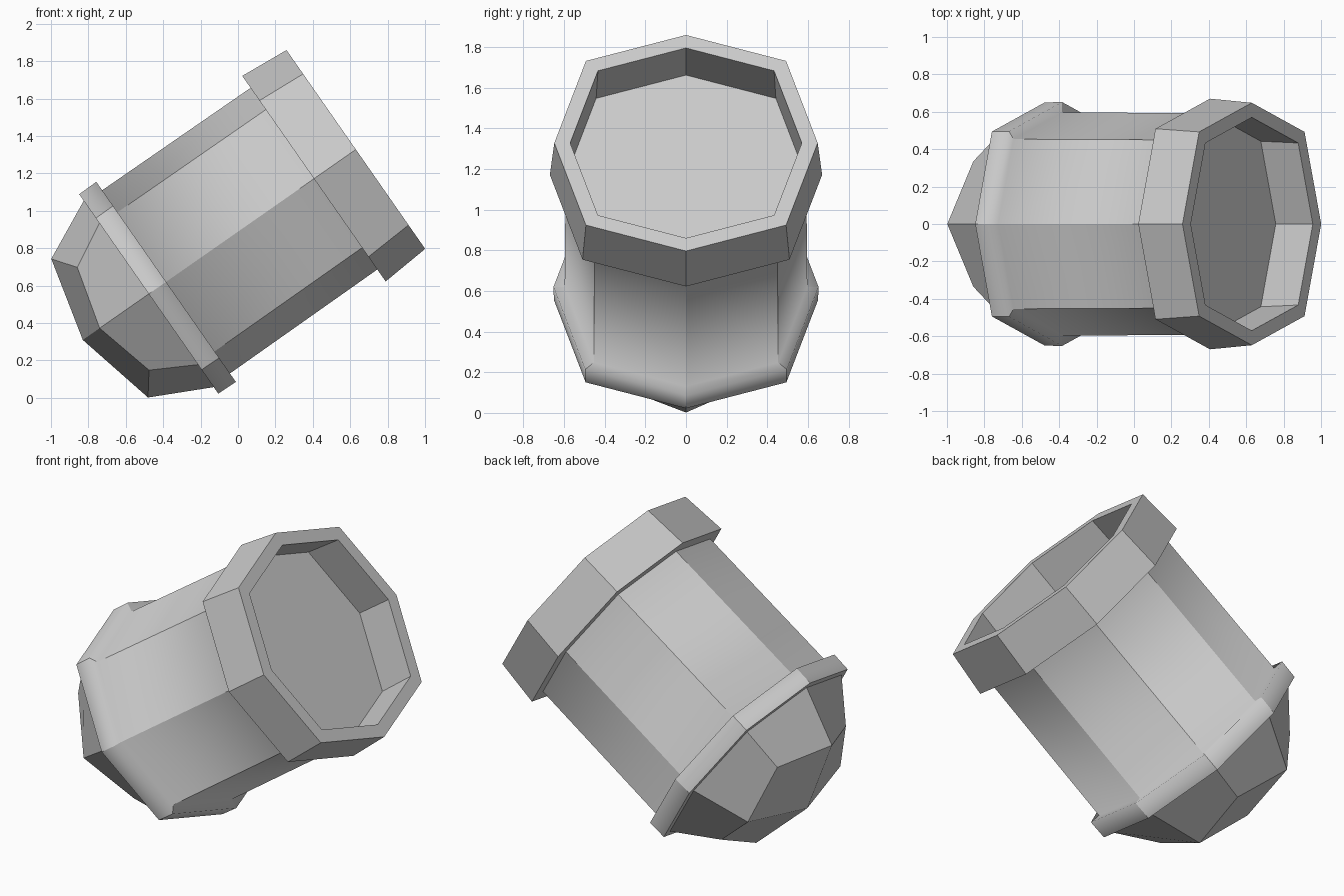
import bpy, bmesh, math
from mathutils import Vector

if "Cube" in bpy.data.objects:
    bpy.data.objects.remove(bpy.data.objects["Cube"])

# Tilted axis frame: D runs along the barrel, N is across it, Y is sideways
TILT = math.radians(34.9)
D = Vector((math.cos(TILT), 0, math.sin(TILT)))
N = Vector((-math.sin(TILT), 0, math.cos(TILT)))
Y = Vector((0, 1, 0))
MOUTH = Vector((0.63, 0, 1.328))      # centre of the open end
DIAG = 0.76                           # diagonal corners of the squarish octagon

metal = bpy.data.materials.new("plain grey")
metal.diffuse_color = (0.6, 0.6, 0.6, 1)
metal.use_nodes = True
metal.node_tree.nodes["Principled BSDF"].inputs["Base Color"].default_value = metal.diffuse_color


def ring(bm, u, r, u_diag=None, diag=DIAG):
    """Eight corners around the axis at position u."""
    out = []
    for k in range(8):
        c, s = math.cos(k * math.pi / 4), math.sin(k * math.pi / 4)
        f, uu = r, u
        if k % 2:
            f = r * diag * math.sqrt(2)
            uu = u if u_diag is None else u_diag
        out.append(bm.verts.new(MOUTH + D * uu + N * (f * c) - Y * (f * s)))
    return out


def bridge(bm, a, b):
    return [bm.faces.new((a[k], b[k], b[(k + 1) % 8], a[(k + 1) % 8])) for k in range(8)]


def finish(bm, name):
    bm.normal_update()
    me = bpy.data.meshes.new(name)
    bm.to_mesh(me)
    bm.free()
    me.materials.append(metal)
    ob = bpy.data.objects.new(name, me)
    bpy.context.collection.objects.link(ob)
    return ob


# Mouth rim with its recessed floor
bm = bmesh.new()
rings = [ring(bm, u, r) for u, r in
         [(-0.25, 0.582), (0, 0.57), (0, 0.648), (-0.273, 0.670), (-0.273, 0.58)]]
for a, b in zip(rings, rings[1:]):
    bridge(bm, a, b)
bm.faces.new(rings[0])
finish(bm, "mouth_rim")

# Barrel body and lower collar; shading flows from body into the collar
bm = bmesh.new()
rings = [ring(bm, u, r) for u, r in
         [(-0.265, 0.592), (-1.237, 0.597), (-1.237, 0.652), (-1.35, 0.65), (-1.35, 0.60)]]
for i, (a, b) in enumerate(zip(rings, rings[1:])):
    for f in bridge(bm, a, b):
        f.smooth = i < 3
for e in bm.edges:
    around = any(v in r for r in rings[1:3] for v in e.verts[:1]) and \
        any(e.verts[0] in r and e.verts[1] in r for r in rings[1:3])
    e.smooth = around
finish(bm, "barrel_body")

# Faceted rounded end
bm = bmesh.new()
base = ring(bm, -1.345, 0.61)
mid = ring(bm, -1.67, 0.452, u_diag=-1.582, diag=0.741)
apex = bm.verts.new(MOUTH + D * -1.78)
bridge(bm, base, mid)
for k in range(1, 8, 2):
    bm.faces.new((apex, mid[(k + 1) % 8], mid[k], mid[k - 1]))
finish(bm, "rounded_end")
